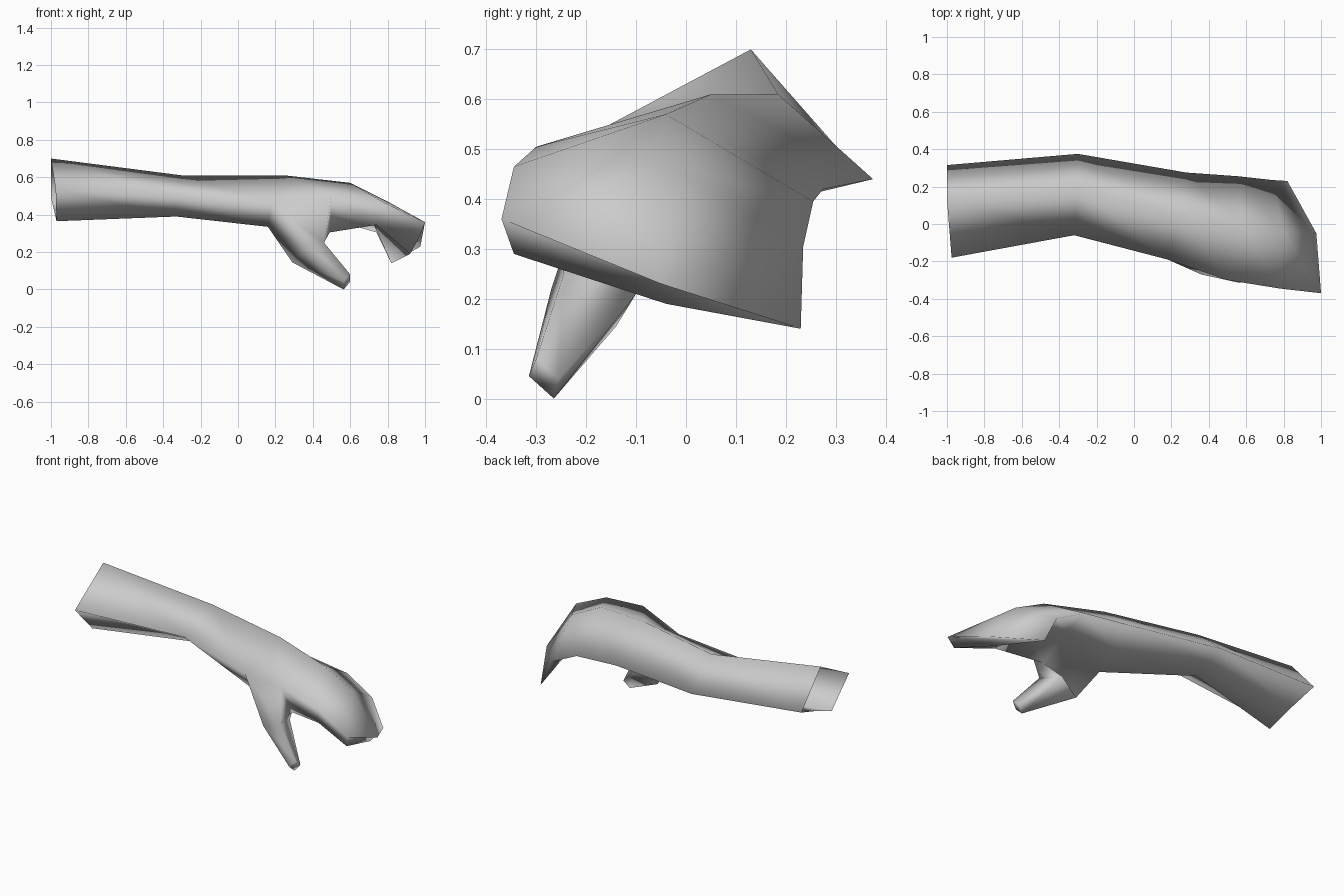
import bpy
import bmesh
from mathutils import Vector

# Remove the default cube only
default_cube = bpy.data.objects.get("Cube")
if default_cube:
    bpy.data.objects.remove(default_cube, do_unlink=True)


def make_material(name, colour):
    material = bpy.data.materials.new(name)
    material.use_nodes = True
    material.diffuse_color = colour
    shader = material.node_tree.nodes["Principled BSDF"]
    shader.inputs["Base Color"].default_value = colour
    return material


def add_ring(bm, points):
    return [bm.verts.new(Vector(point)) for point in points]


def bridge(bm, first, second, skip=()):
    """Join two rings with quads, leaving out the listed sides."""
    count = len(first)
    for side in range(count):
        if side not in skip:
            following = (side + 1) % count
            bm.faces.new((first[side], first[following],
                          second[following], second[side]))


# Cross-sections: top, front, lower front, lower middle, back
shoulder = [(-1, .13, .7), (-.975, -.18, .535), (-.97, -.02, .365),
            (-.985, .14, .43), (-1, .315, .49)]
elbow = [(-.3, .185, .61), (-.32, -.06, .5), (-.33, .13, .39),
         (-.31, .25, .41), (-.3, .375, .44)]
wrist = [(.25, .05, .61), (.18, -.19, .46), (.16, -.1, .335),
         (.2, .1, .36), (.28, .275, .42)]
knuckles = [(.6, -.04, .57), (.5, -.3, .505), (.49, -.18, .305),
            (.55, .08, .36), (.56, .255, .395)]
fingers = [(.8, -.04, .47), (.78, -.345, .465), (.74, -.28, .345),
           (.72, 0, .36), (.74, .235, .305)]
fingertips = [(.975, -.05, .23), (1, -.37, .36), (.975, -.345, .29),
              (.92, -.04, .19), (.82, .23, .14)]

# Thumb sections follow the corners of the gap in the side of the palm
thumb_middle = [(.36, -.27, .22), (.46, -.245, .25),
                (.42, -.1, .21), (.29, -.14, .145)]
thumb_tip = [(.565, -.315, .045), (.6, -.3, .08),
             (.6, -.255, .04), (.565, -.265, 0)]

bm = bmesh.new()

# Sleeve, palm and joined fingers, with one side left out for the thumb
front_side = 1
rings = [add_ring(bm, section) for section in
         (shoulder, elbow, wrist, knuckles, fingers, fingertips)]
for lower, upper in zip(rings, rings[1:]):
    is_palm = lower is rings[2]
    bridge(bm, lower, upper, skip=(front_side,) if is_palm else ())
bm.faces.new(rings[-1])

# Thumb grown out of the gap
wrist_ring, knuckle_ring = rings[2], rings[3]
thumb_base = [wrist_ring[front_side], knuckle_ring[front_side],
              knuckle_ring[front_side + 1], wrist_ring[front_side + 1]]
middle_ring = add_ring(bm, thumb_middle)
tip_ring = add_ring(bm, thumb_tip)
bridge(bm, thumb_base, middle_ring)
bridge(bm, middle_ring, tip_ring)
bm.faces.new(tip_ring)

bmesh.ops.recalc_face_normals(bm, faces=bm.faces[:])
for face in bm.faces:
    face.smooth = True

mesh = bpy.data.meshes.new("arm_with_mitten_hand")
bm.to_mesh(mesh)
bm.free()
mesh.materials.append(make_material("plain_grey", (.6, .6, .6, 1)))

arm = bpy.data.objects.new("arm_with_mitten_hand", mesh)
bpy.context.collection.objects.link(arm)
